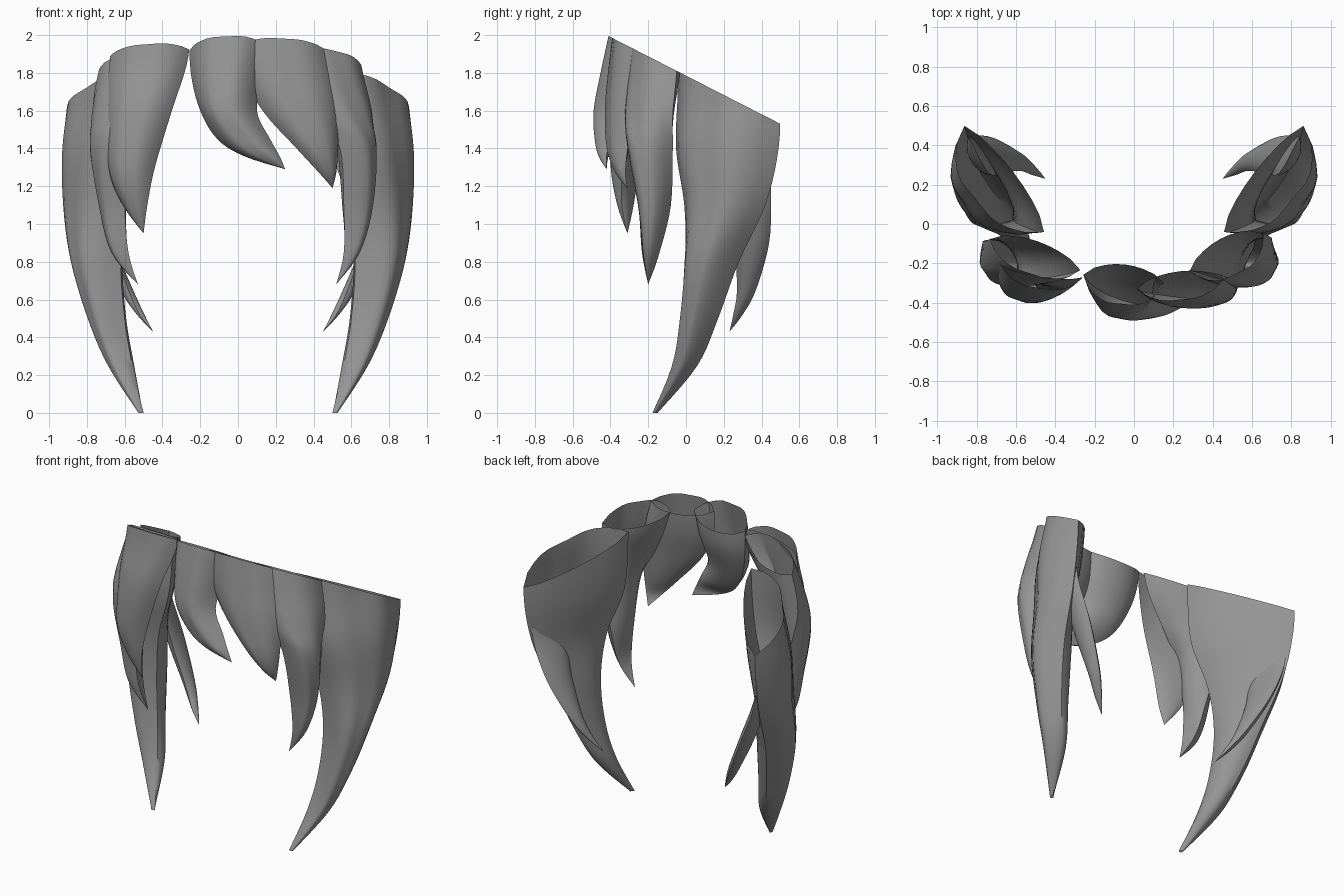
import bpy
import bmesh
import math
from mathutils import Vector

cube = bpy.data.objects.get("Cube")
if cube:
    bpy.data.objects.remove(cube, do_unlink=True)

# One flat colour for all of the hair
hair = bpy.data.materials.new("hair grey")
hair.use_nodes = True
hair.diffuse_color = (0.3, 0.3, 0.3, 1)
bsdf = next(n for n in hair.node_tree.nodes if n.type == "BSDF_PRINCIPLED")
bsdf.inputs["Base Color"].default_value = hair.diffuse_color

STEPS = 5        # rings between two given rows
OUTER = 12       # segments across the outer face
INNER = 8        # segments across the inner face
CUT_POINT = Vector((0, -0.42, 2.0))
CUT_NORMAL = Vector((0, 0.511, 1))


def full_row(row):
    """Expand a tip (z, x, y) to a row of zero width."""
    if len(row) == 3:
        z, x, y = row
        return (z, x, y, x, y, 0, 0)
    return row


def blend(a, b, c, d, t):
    """Smooth curve from b to c, with a and d as neighbours."""
    return 0.5 * (2 * b + (c - a) * t + (2 * a - 5 * b + 4 * c - d) * t * t
                  + (3 * b - a - 3 * c + d) * t ** 3)


def smooth_rows(rows):
    rows = [full_row(r) for r in rows]
    padded = [rows[0]] + rows + [rows[-1]]
    result = []
    for i in range(len(rows) - 1):
        for s in range(STEPS):
            result.append([blend(*values, s / STEPS)
                           for values in zip(*padded[i:i + 4])])
    result.append(rows[-1])
    return result


def section(row, lobes):
    """Closed outline: a rounded, lobed outer face and a flatter inner face."""
    z, ax, ay, bx, by, out, inn = row
    a, b = Vector((ax, ay, z)), Vector((bx, by, z))
    d = b - a
    normal = Vector((d.y, -d.x, 0)).normalized()

    def arc(t, height, ripple):
        swell = max(0, math.sin(math.pi * t)) ** 0.6
        swell *= 1 - ripple * math.cos(4 * math.pi * t)
        return a + d * t + normal * height * swell

    front = [arc(i / OUTER, out, lobes) for i in range(OUTER + 1)]
    back = [arc(i / INNER, inn, 0) for i in range(INNER - 1, 0, -1)]
    return front + back


def make_lock(name, rows, mirrored=False, lobes=0.05):
    """Loft one lock from edge points, then trim it at the sloping hairline."""
    bm = bmesh.new()
    rings = [[bm.verts.new(p) for p in section(r, lobes)]
             for r in smooth_rows(rows)]
    for upper, lower in zip(rings, rings[1:]):
        count = len(upper)
        for i in range(count):
            j = (i + 1) % count
            bm.faces.new((upper[i], lower[i], lower[j], upper[j]))
    bmesh.ops.remove_doubles(bm, verts=bm.verts, dist=0.0005)
    bmesh.ops.bisect_plane(bm, geom=bm.verts[:] + bm.edges[:] + bm.faces[:],
                           plane_co=CUT_POINT, plane_no=CUT_NORMAL,
                           clear_outer=True)
    bmesh.ops.recalc_face_normals(bm, faces=bm.faces)
    mesh = bpy.data.meshes.new(name)
    bm.to_mesh(mesh)
    bm.free()
    mesh.materials.append(hair)
    obj = bpy.data.objects.new(name, mesh)
    bpy.context.collection.objects.link(obj)
    bpy.ops.object.select_all(action="DESELECT")
    obj.select_set(True)
    bpy.context.view_layer.objects.active = obj
    bpy.ops.object.shade_smooth_by_angle(angle=math.radians(50))
    if mirrored:
        obj.modifiers.new("mirror", "MIRROR").use_mirror_merge = False
    return obj


# Each row: height, first edge x y, second edge x y, outer bulge, inner bulge

# Long locks beside the face
make_lock("side_locks", [
    (2.0, -.85, .5, -.46, -.04, .17, -.06),
    (1.7, -.86, .5, -.46, -.04, .19, -.06),
    (1.4, -.86, .49, -.49, -.04, .23, -.05),
    (1.1, -.84, .42, -.59, 0, .2, -.04),
    (.8, -.79, .28, -.62, .02, .19, -.06),
    (.5, -.72, .17, -.6, 0, .15, -.05),
    (.25, -.63, .06, -.56, -.06, .1, -.04),
    (0, -.52, -.15, -.5, -.17, .02, 0)], mirrored=True, lobes=0.06)

# Small strands splitting off the back of the long locks
make_lock("side_tufts", [
    (1.35, -.84, .44),
    (1.15, -.82, .45, -.74, .26, .06, -.02),
    (.9, -.72, .44, -.67, .26, .06, -.03),
    (.65, -.59, .37, -.58, .27, .04, -.03),
    (.52, -.51, .3, -.52, .25, .02, -.02),
    (.43, -.45, .23)], mirrored=True, lobes=0)

# Locks at the temples, reaching in behind the fringe
make_lock("right_temple_lock", [
    (2.05, -.66, -.04, -.22, -.21, .11, -.06),
    (1.8, -.74, -.08, -.32, -.25, .12, -.08),
    (1.58, -.77, -.09, -.48, -.28, .12, -.08),
    (1.4, -.74, -.08, -.6, -.3, .11, -.07),
    (1.1, -.66, -.09, -.6, -.25, .11, -.03),
    (.85, -.61, -.14, -.58, -.23, .08, 0),
    (.68, -.53, -.2)])
make_lock("left_temple_lock", [
    (2.05, .24, -.22, .62, -.04, .13, -.07),
    (1.8, .32, -.26, .66, -.05, .13, -.09),
    (1.58, .43, -.3, .7, -.07, .12, -.08),
    (1.4, .54, -.3, .67, -.07, .13, -.07),
    (1.1, .56, -.25, .62, -.08, .13, -.03),
    (.85, .56, -.22, .6, -.14, .07, 0),
    (.68, .52, -.2)])

# Fringe across the forehead
make_lock("right_fringe_lock", [
    (2.05, -.66, -.2, -.25, -.26, .09, .03),
    (1.85, -.68, -.21, -.27, -.28, .1, .03),
    (1.6, -.7, -.23, -.35, -.33, .11, .01),
    (1.3, -.69, -.25, -.44, -.34, .1, -.02),
    (1.1, -.61, -.28, -.48, -.34, .05, -.02),
    (.95, -.5, -.31)])
make_lock("middle_fringe_lock", [
    (2.05, -.26, -.25, .17, -.29, .13, -.07),
    (1.8, -.25, -.27, .13, -.32, .16, -.08),
    (1.6, -.2, -.32, .1, -.38, .14, -.06),
    (1.45, -.11, -.37, .17, -.4, .1, -.03),
    (1.36, .03, -.41, .22, -.42, .05, 0),
    (1.29, .25, -.42)])
make_lock("left_fringe_lock", [
    (2.05, .02, -.32, .42, -.28, .08, -.07),
    (1.8, .03, -.34, .49, -.28, .1, -.06),
    (1.6, .13, -.36, .53, -.29, .1, -.04),
    (1.4, .31, -.38, .53, -.31, .07, -.03),
    (1.27, .43, -.36, .52, -.32, .03, 0),
    (1.19, .5, -.31)])
